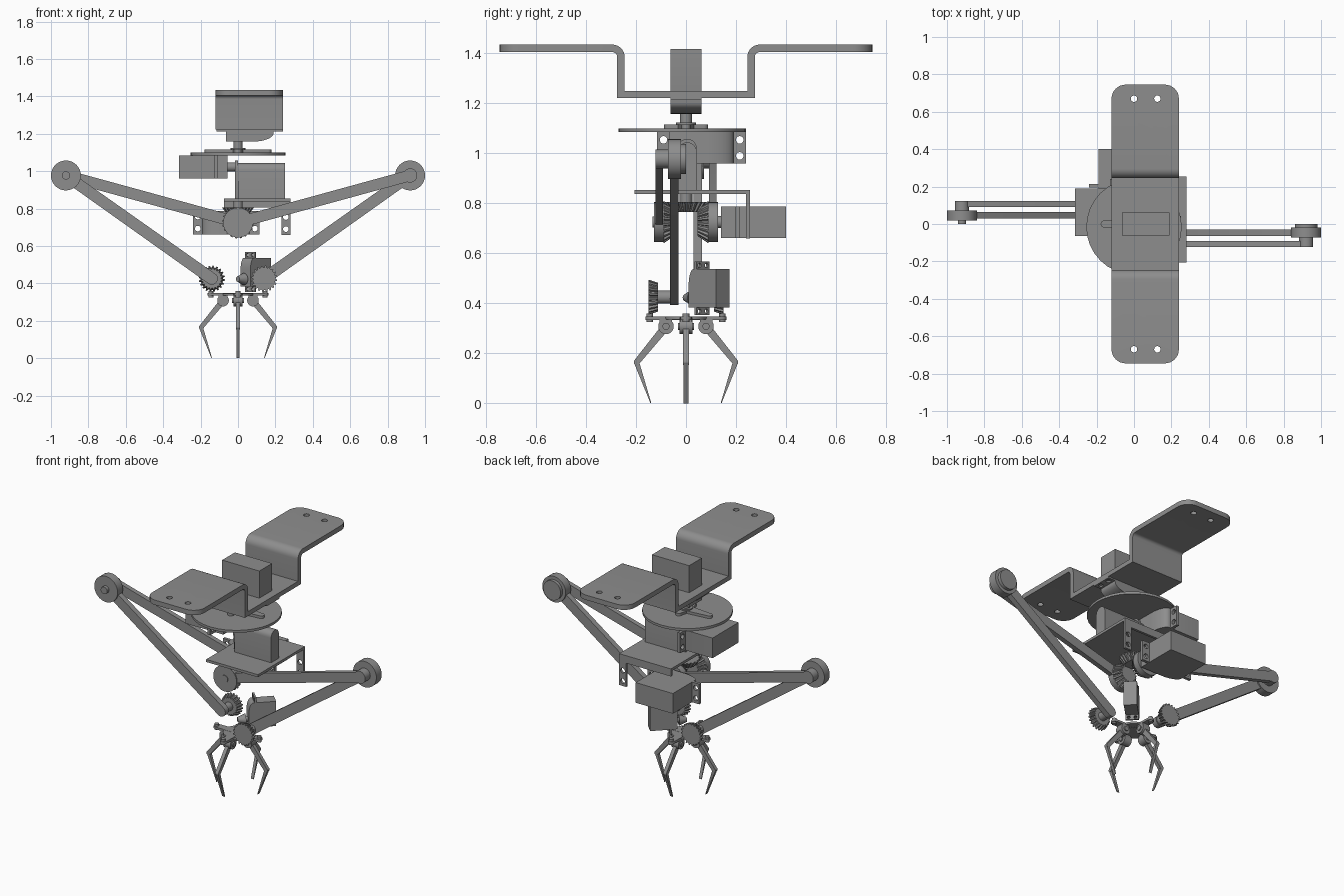
import bpy, bmesh
from math import pi, cos, sin, atan2
from mathutils import Matrix, Vector

cube = bpy.data.objects.get("Cube")
if cube:
    bpy.data.objects.remove(cube)

grey = bpy.data.materials.new("mid_grey")
grey.use_nodes = True
grey.diffuse_color = (0.27, 0.27, 0.27, 1)
grey.node_tree.nodes["Principled BSDF"].inputs["Base Color"].default_value = (0.27, 0.27, 0.27, 1)

PLACE = {"x": lambda u, v, w: (w, u, v),
         "y": lambda u, v, w: (u, w, v),
         "z": lambda u, v, w: (u, v, w)}


def finish(name, bm, matrix=None):
    if matrix:
        bm.transform(matrix)
    bmesh.ops.recalc_face_normals(bm, faces=bm.faces)
    mesh = bpy.data.meshes.new(name)
    bm.to_mesh(mesh)
    bm.free()
    mesh.materials.append(grey)
    obj = bpy.data.objects.new(name, mesh)
    bpy.context.collection.objects.link(obj)
    return obj


def loft_mesh(ring_a, ring_b, axis, lo, hi):
    bm = bmesh.new()
    put = PLACE[axis]
    a = [bm.verts.new(put(u, v, lo)) for u, v in ring_a]
    b = [bm.verts.new(put(u, v, hi)) for u, v in ring_b]
    bm.faces.new(a)
    bm.faces.new(b)
    n = len(a)
    for i in range(n):
        j = (i + 1) % n
        bm.faces.new((a[i], a[j], b[j], b[i]))
    return bm


def prism(name, ring, axis, lo, hi, matrix=None):
    return finish(name, loft_mesh(ring, ring, axis, lo, hi), matrix)


def arc(c, r, start, end, n):
    return [(c[0] + r * cos(start + (end - start) * i / n),
             c[1] + r * sin(start + (end - start) * i / n)) for i in range(n + 1)]


def circle(c, r, n=32):
    return arc(c, r, 0, 2 * pi, n)[:-1]


def cyl(name, c, r, axis, lo, hi, matrix=None):
    return prism(name, circle(c, r), axis, lo, hi, matrix)


def rect(u0, u1, v0, v1):
    return [(u0, v0), (u1, v0), (u1, v1), (u0, v1)]


def box(name, x0, x1, y0, y1, z0, z1, matrix=None):
    return prism(name, rect(x0, x1, y0, y1), "z", z0, z1, matrix)


def slot(p, q, r0, r1):
    # outline wrapping two circles
    a = atan2(q[1] - p[1], q[0] - p[0])
    return arc(p, r0, a + pi / 2, a + 3 * pi / 2, 12) + arc(q, r1, a - pi / 2, a + pi / 2, 12)


def gear(name, c, r_lo, r_hi, axis, lo, hi, teeth=20):
    def ring(r):
        return [(c[0] + r * f * cos(2 * pi * (i + t) / teeth), c[1] + r * f * sin(2 * pi * (i + t) / teeth))
                for i in range(teeth) for t, f in ((0, 0.86), (0.3, 0.86), (0.45, 1), (0.8, 1))]
    return finish(name, loft_mesh(ring(r_lo), ring(r_hi), axis, lo, hi))


def drill(obj, centres, r, axis, lo, hi):
    for c in centres:
        cutter = cyl("hole_cutter", c, r, axis, lo, hi)
        cutter.hide_render = True
        mod = obj.modifiers.new("hole", "BOOLEAN")
        mod.operation = "DIFFERENCE"
        mod.object = cutter
        bpy.context.view_layer.objects.active = obj
        bpy.ops.object.modifier_apply(modifier=mod.name)
        bpy.data.objects.remove(cutter)


def servo(name, origin, out, along, size=1.0):
    # local frame: shaft on +z, long side on +x
    z, x = Vector(out).normalized(), Vector(along)
    m = Matrix((x, z.cross(x), z)).transposed().to_4x4()
    m = Matrix.Translation(origin) @ m @ Matrix.Scale(size, 4)
    shell = [(-.065, 0), (-.065, -.26), (.19, -.26), (.19, -.045)]
    shell += [(.08 + .11 * cos(t * pi / 16), -.045 + .045 * sin(t * pi / 16)) for t in range(1, 9)]
    prism(name + "_body", shell, "y", -.0625, .0625, m)
    tabs = box(name + "_tabs", -.115, .24, -.0625, .0625, -.073, -.055)
    drill(tabs, [(u, v) for u in (-.09, .215) for v in (-.032, .032)], .015, "z", -.1, 0)
    tabs.data.transform(m)
    cyl(name + "_shaft", (0, 0), .024, "z", -.01, .045, m)


# Hat-shaped hanging bracket
half = [(.245, 1.25), (.245, 1.435), (.745, 1.435), (.745, 1.405), (.275, 1.405), (.275, 1.222)]
outline = half + [(-y, z) for y, z in reversed(half)]
bm = loft_mesh(outline, outline, "x", -.12, .24)


def mid(e):
    return (e.verts[0].co + e.verts[1].co) / 2


def runs(e, k):
    d = e.verts[1].co - e.verts[0].co
    return abs(d[k]) > .9 * d.length


for test, radius in ((lambda e: runs(e, 2) and abs(mid(e).y) > .7, .075),
                     (lambda e: runs(e, 0) and abs(mid(e).y) < .25 and mid(e).z > 1.42, .05),
                     (lambda e: runs(e, 0) and .27 < abs(mid(e).y) < .3 and 1.4 < mid(e).z < 1.41, .02)):
    bmesh.ops.bevel(bm, geom=[e for e in bm.edges if test(e)], offset=radius, segments=8,
                    profile=.5, affect="EDGES")
bracket = finish("hanging_bracket", bm)
drill(bracket, [(x, y) for x in (0, .125) for y in (-.67, .67)], .017, "z", 1.3, 1.5)

# Servos
servo("turn_servo", (0, 0, 1.158), (0, 0, -1), (1, 0, 0))
servo("tilt_servo", (-.055, 0, 1.022), (1, 0, 0), (0, 1, 0))
servo("arm_servo", (0, .14, .725), (0, -1, 0), (-1, 0, 0))
servo("wrist_servo", (.04, .037, .423), (-1, -1, 0), (0, 0, 1), .6)

# Turntable with its four-armed horn
cyl("turntable", (0, -.015), .255, "z", 1.085, 1.1)
cyl("turntable_hub", (0, 0), .04, "z", 1.1, 1.123)
for sx, sy, length in ((1, 0, .16), (-1, 0, .16), (0, 1, .07), (0, -1, .07)):
    prism("turntable_horn", slot((0, 0), (sx * length, sy * length), .035, .018), "z", 1.1, 1.116)

# Tilt horn, upright block and shelf
prism("tilt_horn", slot((.005, 1.02), (.005, .86), .038, .02), "x", -.015, 0)
prism("upright_block", [(-.033, .85)] + [(.043, .85)] + arc((.005, 1.006), .038, 0, pi, 12),
      "x", 0, .25)
box("shelf", -.075, .28, -.205, .255, .838, .854)
box("shelf_back_lip", -.075, .28, .24, .255, .807, .84)
ear = box("shelf_ear", .232, .28, .24, .255, .66, .84)
drill(ear, [(.256, .69), (.256, .755)], .015, "y", .2, .3)

# Shoulder differential
gear("shoulder_top_gear", (0, 0), .055, .085, "z", .765, .805)
cyl("shoulder_top_shaft", (0, 0), .025, "z", .78, .84)
gear("shoulder_front_gear", (0, .725), .085, .055, "y", -.09, -.045)
gear("shoulder_back_gear", (0, .725), .055, .085, "y", .045, .09)

# Two folding arms, one per side, turned half a circle from each other
for s, side in ((1, "left"), (-1, "right")):
    def span(a, b):
        return sorted((-s * a, -s * b))
    shoulder, elbow, wrist = (0, .725), (s * .92, .977), (s * .14, .425)
    cyl(side + "_shoulder_disc", shoulder, .08, "y", *span(.088, .128))
    cyl(side + "_shoulder_bolt", shoulder, .022, "y", *span(.1, .133))
    prism(side + "_upper_arm", slot(shoulder, elbow, .03, .03), "y", *span(.092, .122))
    prism(side + "_lower_arm", slot(elbow, wrist, .03, .032), "y", *span(.03, .064))
    cyl(side + "_elbow_disc", elbow, .08, "y", *span(.02, .072))
    cyl(side + "_elbow_hub", elbow, .038, "y", *span(.07, .122))
    cyl(side + "_elbow_cap", elbow, .06 if s > 0 else .022, "y", *span(0, .022))
    cyl(side + "_wrist_shaft", wrist, .026, "y", *span(.03, .12))
    rings = (.07, .058) if s > 0 else (.058, .07)
    gear(side + "_wrist_gear", wrist, *rings, "y", *span(.112, .15))

# Wrist pinion
m = Matrix.Translation((.02, .018, .423)) @ Vector((-1, -1, 0)).to_track_quat("Z", "Y").to_matrix().to_4x4()
finish("wrist_pinion", loft_mesh(circle((0, 0), .032), circle((0, 0), .014), "z", -.015, .03), m)

# Gripper plate with four fingers
cyl("gripper_plate", (0, 0), .085, "z", .335, .347)
for i in range(4):
    turn = Matrix.Rotation(i * pi / 2, 4, "Z")
    prism("plate_arm", slot((0, 0), (.14, 0), .025, .022), "z", .334, .348, turn)
    cyl("plate_screw", (.145, 0), .013, "z", .325, .36, turn)
    box("finger_mount", .055, .105, -.022, .022, .31, .336, turn)
    cyl("finger_pivot", (.08, .308), .031, "y", -.025, .025, turn)
    cyl("finger_pin", (.08, .308), .014, "y", -.032, .032, turn)
    prism("finger_link", slot((.08, .308), (.197, .165), .016, .012), "y", -.011, .011, turn)
    prism("finger_tip", [(.185, .158), (.195, .178), (.209, .165), (.142, 0), (.139, .002)],
          "y", -.009, .009, turn)

# Smooth curved faces, keep hard edges
bpy.ops.object.select_all(action="DESELECT")
for obj in bpy.context.collection.objects:
    if obj.type == "MESH" and grey.name in obj.data.materials:
        obj.select_set(True)
        bpy.context.view_layer.objects.active = obj
bpy.ops.object.shade_smooth_by_angle(angle=pi / 6)
